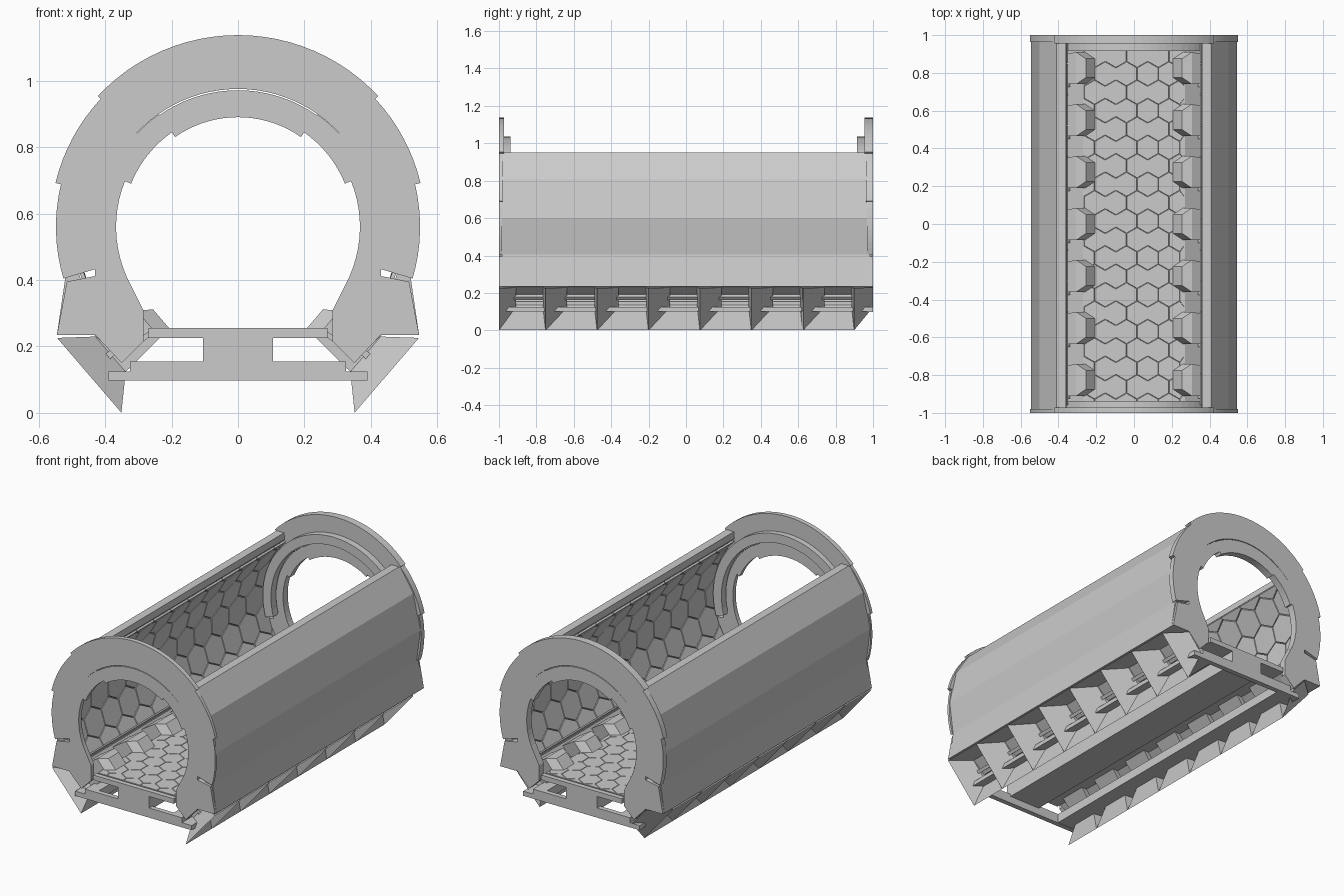
import bpy, bmesh, math

if "Cube" in bpy.data.objects:
    bpy.data.objects.remove(bpy.data.objects["Cube"])

grey = bpy.data.materials.new("plain_grey")
grey.diffuse_color = (0.6, 0.6, 0.6, 1)
grey.use_nodes = True
grey.node_tree.nodes["Principled BSDF"].inputs["Base Color"].default_value = grey.diffuse_color
CZ = 0.56                                   # height of the tunnel axis


def finish(bm, name):
    bmesh.ops.recalc_face_normals(bm, faces=bm.faces[:])
    me = bpy.data.meshes.new(name)
    bm.to_mesh(me)
    bm.free()
    me.materials.append(grey)
    ob = bpy.data.objects.new(name, me)
    bpy.context.collection.objects.link(ob)
    return ob


def prism(bm, pts, y0, y1):
    """Extrude an x-z outline along y."""
    a = [bm.verts.new((x, y0, z)) for x, z in pts]
    b = [bm.verts.new((x, y1, z)) for x, z in pts]
    bm.faces.new(a)
    bm.faces.new(b[::-1])
    for i in range(len(a)):
        j = (i + 1) % len(a)
        bm.faces.new((a[i], b[i], b[j], a[j]))


def arc(r, a0, a1, n):
    out = []
    for i in range(n + 1):
        t = math.radians(a0 + (a1 - a0) * i / n)
        out.append((r * math.cos(t), CZ + r * math.sin(t)))
    return out


def sector(bm, r0, r1, a0, a1, y0, y1, n):
    prism(bm, arc(r1, a0, a1, n) + arc(r0, a1, a0, n), y0, y1)


def flip(pts, s):
    return [(s * x, z) for x, z in pts]


def rect(x0, x1, z0, z1):
    return [(x0, z0), (x1, z0), (x1, z1), (x0, z1)]


def hex_tiles(bm, u0, u1, v0, v1, R, height, place):
    """Raised hexagon tiles with sloped rims, clipped to a u-v rectangle."""
    w = R * math.sqrt(3)
    clampu = lambda u: min(max(u, u0), u1)
    clampv = lambda v: min(max(v, v0), v1)
    for j in range(int((v1 - v0) / (1.5 * R)) + 2):
        for i in range(int((u1 - u0) / w) + 2):
            cu, cv = u0 + (i + 0.5 * (j % 2)) * w, v0 + j * 1.5 * R
            rings = []
            for k, h in ((0.99, 0), (0.965, height)):
                ring = []
                for s in range(6):
                    t = math.radians(30 + 60 * s)
                    ring.append((clampu(cu + k * R * math.cos(t)),
                                 clampv(cv + k * R * math.sin(t)), h))
                rings.append(ring)
            us = [p[0] for p in rings[1]]
            vs = [p[1] for p in rings[1]]
            if max(us) - min(us) < 0.02 or max(vs) - min(vs) < 0.02:
                continue
            lo, hi = [[bm.verts.new(place(*p)) for p in r] for r in rings]
            bm.faces.new(hi)
            for s in range(6):
                q = (s + 1) % 6
                bm.faces.new((lo[s], lo[q], hi[q], hi[s]))


# side shells: faceted outside, round inside, open at the top
INNER = 0.50
for s, side in ((1, "right"), (-1, "left")):
    bm = bmesh.new()
    outline = [(0.41, 0.95), (0.50, 0.81), (0.545, 0.60), (0.52, 0.405),
               (0.545, 0.235), (0.44, 0.235)] + arc(INNER, -35, 44.5, 8) + [(0.36, 0.95)]
    prism(bm, flip(outline, s), -0.985, 0.985)
    finish(bm, side + "_shell")

    # hexagon panels lining the wall
    bm = bmesh.new()

    def on_wall(u, v, h, s=s):
        t = v / INNER
        r = INNER - 0.002 - h
        return (s * r * math.cos(t), u, CZ + r * math.sin(t))
    hex_tiles(bm, -0.96, 0.96, math.radians(-34) * INNER,
              math.radians(44) * INNER, 0.095, 0.012, on_wall)
    finish(bm, side + "_wall_hex_panels")

# end rings
for e, end in ((-1, "front"), (1, "back")):
    def span(d, e=e):
        return (e * 1.0, e * (1.0 - d))
    thick = 0.028 if e < 0 else 0.045
    deep = 0.062 if e < 0 else 0.085
    bm = bmesh.new()
    # outer plates: top, shoulders, sides
    sector(bm, 0.415, 0.577, 43, 137, *span(thick), 24)
    for a, b, r, d in ((13.5, 43, 0.565, thick - 0.008), (-16.5, 13.5, 0.548, thick - 0.012)):
        sector(bm, 0.412, r, a, b, *span(d), 8)
        sector(bm, 0.412, r, 180 - b, 180 - a, *span(d), 8)
    finish(bm, end + "_outer_ring")
    bm = bmesh.new()
    # stepped inner plates
    sector(bm, 0.33, 0.411, 55, 125, *span(thick), 18)
    for a, b, r in ((22, 55, 0.347), (-24, 22, 0.367)):
        sector(bm, r, 0.414, a, b, *span(thick), 10)
        sector(bm, r, 0.414, 180 - b, 180 - a, *span(thick), 10)
    finish(bm, end + "_inner_ring")
    # deeper rim behind the plates
    bm = bmesh.new()
    sector(bm, 0.42, 0.475, -16, 196, *span(deep), 40)
    finish(bm, end + "_ring_rim")
    # lower corner plates, with a thin slit under the side plates
    bm = bmesh.new()
    for s in (1, -1):
        prism(bm, flip([(0.515, 0.395), (0.545, 0.235), (0.43, 0.235), (0.35, 0.15),
                        (0.285, 0.215), (0.285, 0.31), (0.335, 0.41), (0.395, 0.46),
                        (0.43, 0.435), (0.43, 0.412)], s), *span(thick))
    finish(bm, end + "_corner_plates")
    # sill with two windows under the floor
    bm = bmesh.new()
    prism(bm, rect(-0.39, 0.39, 0.097, 0.125), *span(0.03))
    prism(bm, rect(-0.325, 0.325, 0.125, 0.155), *span(0.03))
    prism(bm, rect(-0.105, 0.105, 0.155, 0.225), *span(0.03))
    prism(bm, rect(-0.27, 0.27, 0.225, 0.255), *span(0.03))
    finish(bm, end + "_sill")

# floor slab with a central spine and two side rails
bm = bmesh.new()
prism(bm, rect(-0.27, 0.27, 0.225, 0.25), -0.975, 0.975)
prism(bm, rect(-0.105, 0.105, 0.14, 0.225), -0.975, 0.975)
finish(bm, "floor_slab")
bm = bmesh.new()
for s in (1, -1):
    prism(bm, flip([(0.25, 0.10), (0.39, 0.10), (0.39, 0.125), (0.325, 0.125),
                    (0.325, 0.155), (0.25, 0.155)], s), -0.975, 0.975)
finish(bm, "floor_rails")
bm = bmesh.new()
hex_tiles(bm, -0.265, 0.265, -0.96, 0.96, 0.065, 0.004,
          lambda u, v, h: (u, v, 0.2505 + h))
finish(bm, "floor_hex_tiles")

# gutters between floor and walls
bm = bmesh.new()
for s in (1, -1):
    prism(bm, flip([(0.265, 0.23), (0.35, 0.165), (0.44, 0.24), (0.40, 0.265),
                    (0.35, 0.19), (0.265, 0.247)], s), -0.975, 0.975)
finish(bm, "floor_gutters")

# slanted funnels along both lower edges, ending in hoods beside the floor
SX, SZ = 0.652, 0.758                       # direction along the slanted opening


def slot(s, d, k, y):
    return (s * (0.452 - SZ * d + SX * k), y, 0.118 + SX * d + SZ * k)


for s, side in ((1, "right"), (-1, "left")):
    bm = bmesh.new()
    bars = bmesh.new()
    for i in range(7):
        c = -0.825 + 0.275 * i
        loops = []
        for d, k0, k1, ya, yb in ((0, -0.155, 0.142, max(c - 0.2, -1), c + 0.074),
                                  (0.09, -0.07, 0.07, c - 0.085, c + 0.06),
                                  (0.235, -0.06, 0.05, c - 0.085, c + 0.085),
                                  (0.275, -0.06, 0.018, c - 0.05, c + 0.05)):
            loops.append([bm.verts.new(slot(s, d, kk, y)) for kk, y in
                          ((k0, ya), (k0, yb), (k1, yb), (k1, ya))])
        for a, b in zip(loops, loops[1:]):
            for q in range(4):
                r = (q + 1) % 4
                bm.faces.new((a[q], a[r], b[r], b[q]))
        bm.faces.new(loops[-1])
        # crossbar in each throat
        z = [slot(s, d, k, 0) for d, k in ((0.08, -0.01), (0.08, 0.01), (0.14, 0.01), (0.14, -0.01))]
        prism(bars, [(p[0], p[2]) for p in z], c - 0.1, c + 0.07)
    # closing wall at the back end
    bm.faces.new([bm.verts.new(slot(s, d, k, y)) for d, k, y in
                  ((0, -0.155, 0.899), (0, 0.142, 0.899), (0.09, 0.07, 1.0), (0.09, -0.07, 1.0))])
    finish(bm, side + "_funnels")
    finish(bars, side + "_funnel_bars")
